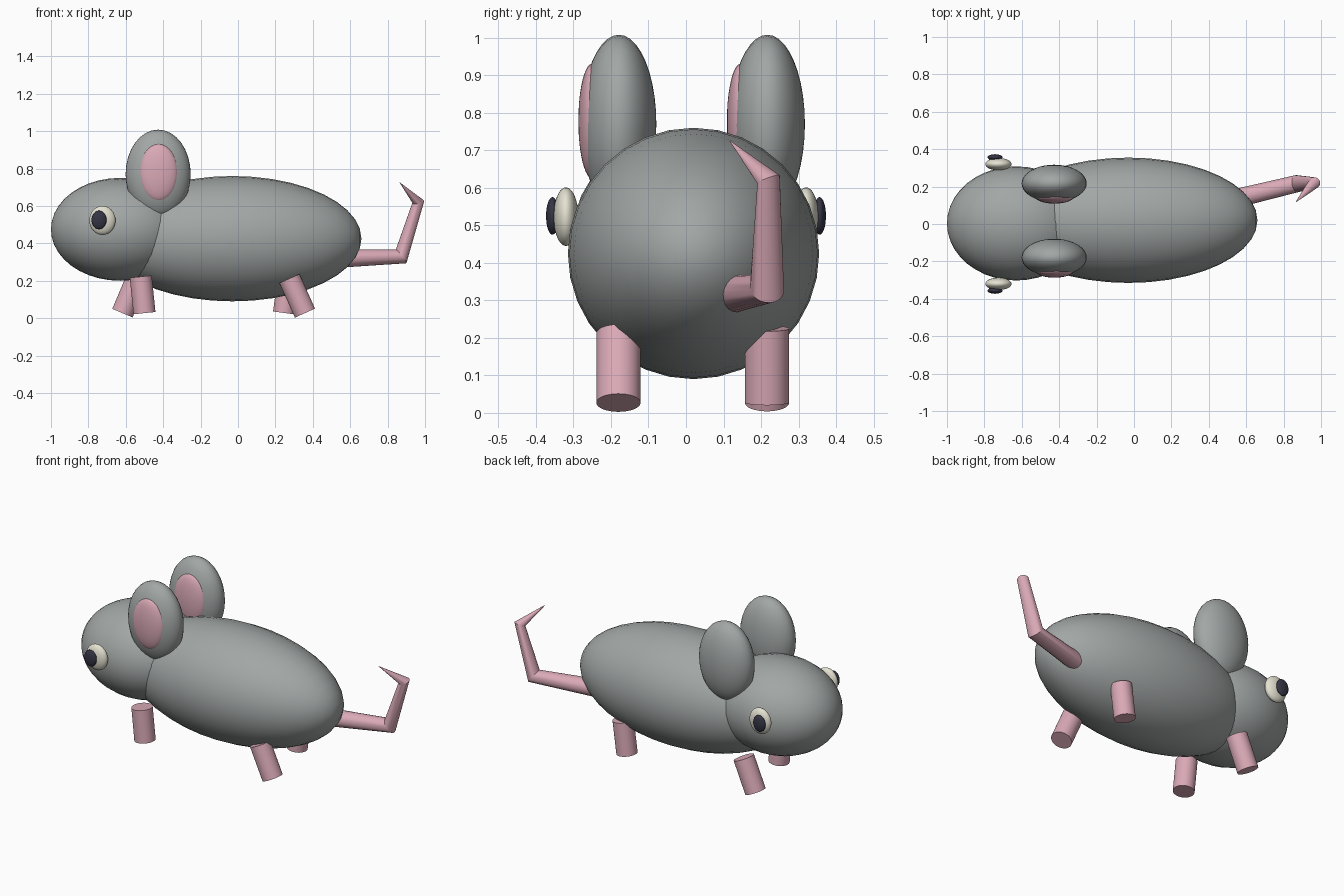
import bpy, bmesh, math
from mathutils import Vector, Quaternion

if "Cube" in bpy.data.objects:
    bpy.data.objects.remove(bpy.data.objects["Cube"])


def material(name, rgb):
    m = bpy.data.materials.new(name)
    m.diffuse_color = (*rgb, 1)
    m.use_nodes = True
    m.node_tree.nodes["Principled BSDF"].inputs["Base Color"].default_value = m.diffuse_color
    return m


GREY = material("grey fur", (0.36, 0.385, 0.38))
PINK = material("pink skin", (0.70, 0.40, 0.47))
CREAM = material("eye cream", (0.78, 0.76, 0.64))
DARK = material("pupil dark", (0.035, 0.035, 0.06))


def finish(name, mat):
    ob = bpy.context.object
    ob.name = name
    ob.data.materials.append(mat)
    bpy.ops.object.shade_smooth_by_angle(angle=math.radians(30))
    return ob


def ellipsoid(name, centre, radii, mat, axis="Z"):
    bpy.ops.mesh.primitive_uv_sphere_add(segments=32, ring_count=20, radius=1)
    ob = bpy.context.object
    for v in ob.data.vertices:
        x, y, z = v.co
        p = {"X": (z, y, -x), "Y": (x, z, -y), "Z": (x, y, z)}[axis]
        v.co = [a * r for a, r in zip(p, radii)]
    ob.location = centre
    return finish(name, mat)


def leg(name, top, bottom, radius=0.059):
    a, b = Vector(top), Vector(bottom)
    bpy.ops.mesh.primitive_cylinder_add(vertices=32, radius=radius, depth=(a - b).length,
                                        location=(a + b) / 2)
    ob = bpy.context.object
    ob.rotation_euler = (a - b).to_track_quat("Z", "Y").to_euler()
    return finish(name, PINK)


def tapered_tube(name, path, radii, mat, sides=20):
    pts = [Vector(p) for p in path]
    dirs = [(q - p).normalized() for p, q in zip(pts, pts[1:])]
    tangents = [dirs[0]] + [(a + b).normalized() for a, b in zip(dirs, dirs[1:])] + [dirs[-1]]
    bm = bmesh.new()
    rings = []
    rot = Vector((0, 0, 1)).rotation_difference(tangents[0])
    for i, (p, t, r) in enumerate(zip(pts, tangents, radii)):
        if i:
            rot = tangents[i - 1].rotation_difference(t) @ rot
        rings.append([bm.verts.new(p + rot @ Vector((r * math.cos(k * math.tau / sides),
                                                     r * math.sin(k * math.tau / sides), 0)))
                      for k in range(sides)])
    for lo, hi in zip(rings, rings[1:]):
        for k in range(sides):
            n = (k + 1) % sides
            bm.faces.new((lo[k], lo[n], hi[n], hi[k]))
    bm.faces.new(rings[0][::-1])
    bm.faces.new(rings[-1])
    mesh = bpy.data.meshes.new(name)
    bm.to_mesh(mesh)
    bm.free()
    ob = bpy.data.objects.new(name, mesh)
    bpy.context.collection.objects.link(ob)
    bpy.ops.object.select_all(action="DESELECT")
    ob.select_set(True)
    bpy.context.view_layer.objects.active = ob
    return finish(name, mat)


# Body and head
ellipsoid("body", (-0.03, 0.02, 0.425), (0.69, 0.335, 0.335), GREY, "X")
ellipsoid("head", (-0.63, 0.003, 0.475), (0.37, 0.305, 0.275), GREY, "X")

# Ears, both inner pads face forward
for side, y in (("near", -0.179), ("far", 0.217)):
    ellipsoid(f"ear_{side}", (-0.427, y, 0.77), (0.174, 0.1, 0.238), GREY, "Y")
    ellipsoid(f"inner_ear_{side}", (-0.425, y - 0.071, 0.778), (0.103, 0.037, 0.153), PINK, "Y")

# Eyes
for side, s in (("near", -1), ("far", 1)):
    ellipsoid(f"eye_{side}", (-0.725, s * 0.32, 0.523), (0.07, 0.033, 0.078), CREAM, "Y")
    ellipsoid(f"pupil_{side}", (-0.743, s * 0.356, 0.525), (0.04, 0.017, 0.05), DARK, "Y")

# Legs in a walking pose
leg("front_leg_near", (-0.52, -0.18, 0.222), (-0.5, -0.18, 0.027))
leg("front_leg_far", (-0.54, 0.216, 0.212), (-0.618, 0.216, 0.027))
leg("rear_leg_near", (0.275, -0.18, 0.212), (0.358, -0.18, 0.027))
leg("rear_leg_far", (0.272, 0.216, 0.225), (0.246, 0.216, 0.028))

# Kinked, tapering tail
tapered_tube("tail",
             [(0.5, 0.126, 0.318), (0.872, 0.216, 0.33), (0.964, 0.22, 0.622), (0.865, 0.117, 0.725)],
             [0.051, 0.046, 0.032, 0.001], PINK)
